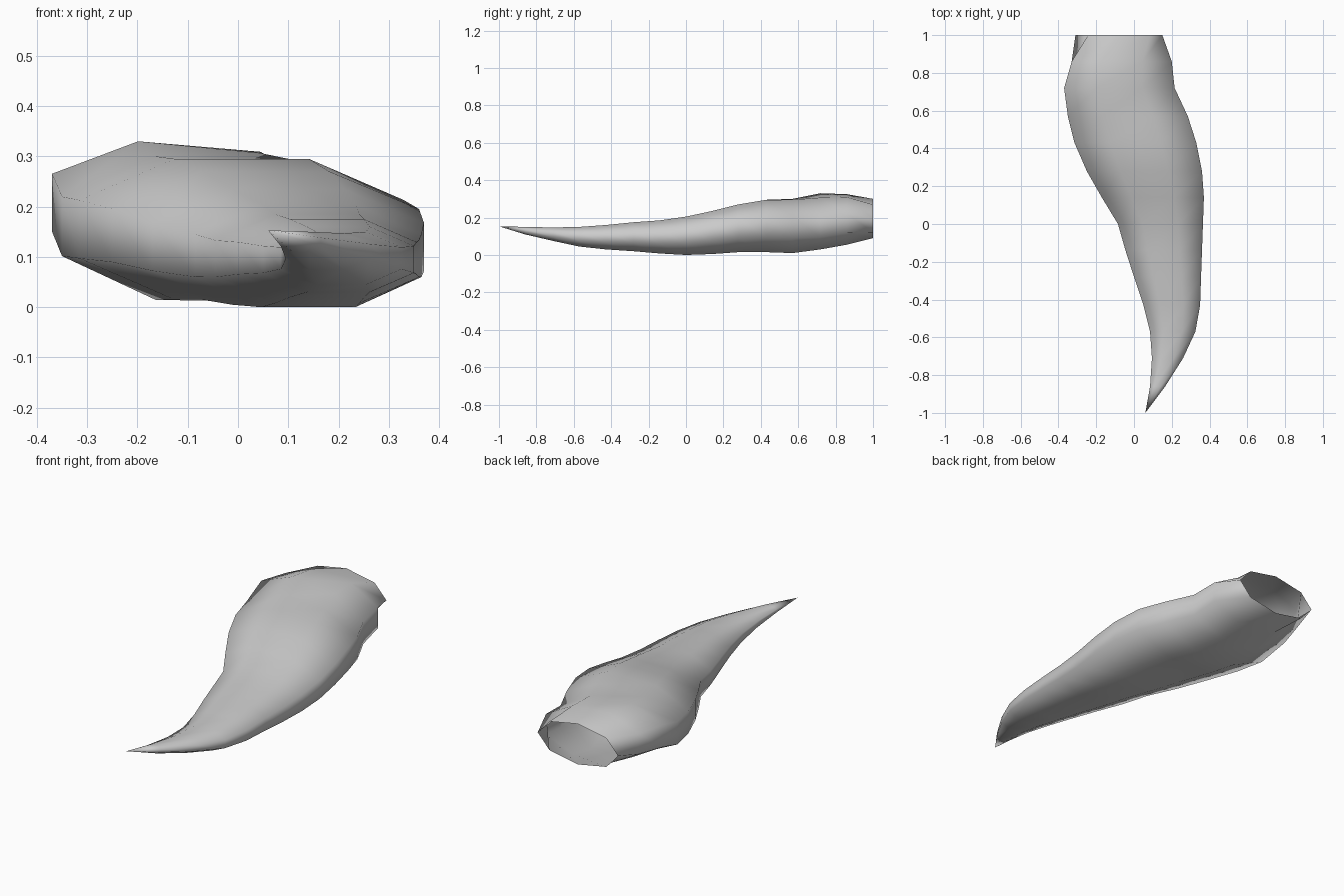
import bpy, bmesh
from math import sin, cos, tau

if "Cube" in bpy.data.objects:
    bpy.data.objects.remove(bpy.data.objects["Cube"])

SIDES = 8
HALF = tau / SIDES / 2
# y, left x, right x, bottom z, top z, turn of the vertices, skew of the oval
SECTIONS = [
    (1.00, -0.31, 0.15, 0.09, 0.30, 0.0, 0.0),
    (0.86, -0.33, 0.20, 0.055, 0.325, HALF, -0.15),
    (0.72, -0.37, 0.215, 0.03, 0.33, HALF, -0.2),
    (0.57, -0.35, 0.285, 0.01, 0.30, HALF, -0.04),
    (0.43, -0.315, 0.33, 0.015, 0.295, HALF, 0.0),
    (0.28, -0.25, 0.36, 0.015, 0.27, HALF, 0.0),
    (0.14, -0.17, 0.37, 0.005, 0.235, HALF, 0.0),
    (0.00, -0.085, 0.365, 0.0, 0.205, HALF, 0.0),
    (-0.14, -0.045, 0.36, 0.008, 0.185, HALF, 0.0),
    (-0.28, 0.0, 0.355, 0.02, 0.175, HALF, 0.0),
    (-0.43, 0.05, 0.35, 0.03, 0.16, HALF, 0.0),
    (-0.57, 0.085, 0.325, 0.045, 0.15, HALF, 0.0),
    (-0.71, 0.095, 0.26, 0.075, 0.147, HALF, 0.0),
    (-0.86, 0.085, 0.165, 0.11, 0.15, HALF, 0.0),
]
TIP = (0.06, -1.0, 0.153)


def add_ring(bm, y, left, right, low, high, turn, skew):
    angles = [turn + tau * i / SIDES for i in range(SIDES)]
    wide = max(cos(a) for a in angles)
    peak = max(sin(a + skew) for a in angles)
    cx, rx = (left + right) / 2, (right - left) / 2 / wide
    cz, rz = (low + high) / 2, (high - low) / 2 / peak
    return [bm.verts.new((cx + rx * cos(a), y, cz + rz * sin(a + skew)))
            for a in angles]


# curved, tapering horn, open at the wide back end
bm = bmesh.new()
rings = [add_ring(bm, *s) for s in SECTIONS]
for a, b in zip(rings, rings[1:]):
    for i in range(SIDES):
        j = (i + 1) % SIDES
        bm.faces.new((a[i], a[j], b[j], b[i]))

# pointed tip
tip = bm.verts.new(TIP)
for i in range(SIDES):
    bm.faces.new((rings[-1][i], rings[-1][(i + 1) % SIDES], tip))

bmesh.ops.recalc_face_normals(bm, faces=bm.faces)
# make sure the skin faces outwards
if sum(f.normal.z * (f.calc_center_median().z - 0.14) for f in bm.faces) < 0:
    bmesh.ops.reverse_faces(bm, faces=bm.faces)
for f in bm.faces:
    f.smooth = True

mesh = bpy.data.meshes.new("horn")
bm.to_mesh(mesh)
bm.free()
horn = bpy.data.objects.new("horn", mesh)
bpy.context.collection.objects.link(horn)
